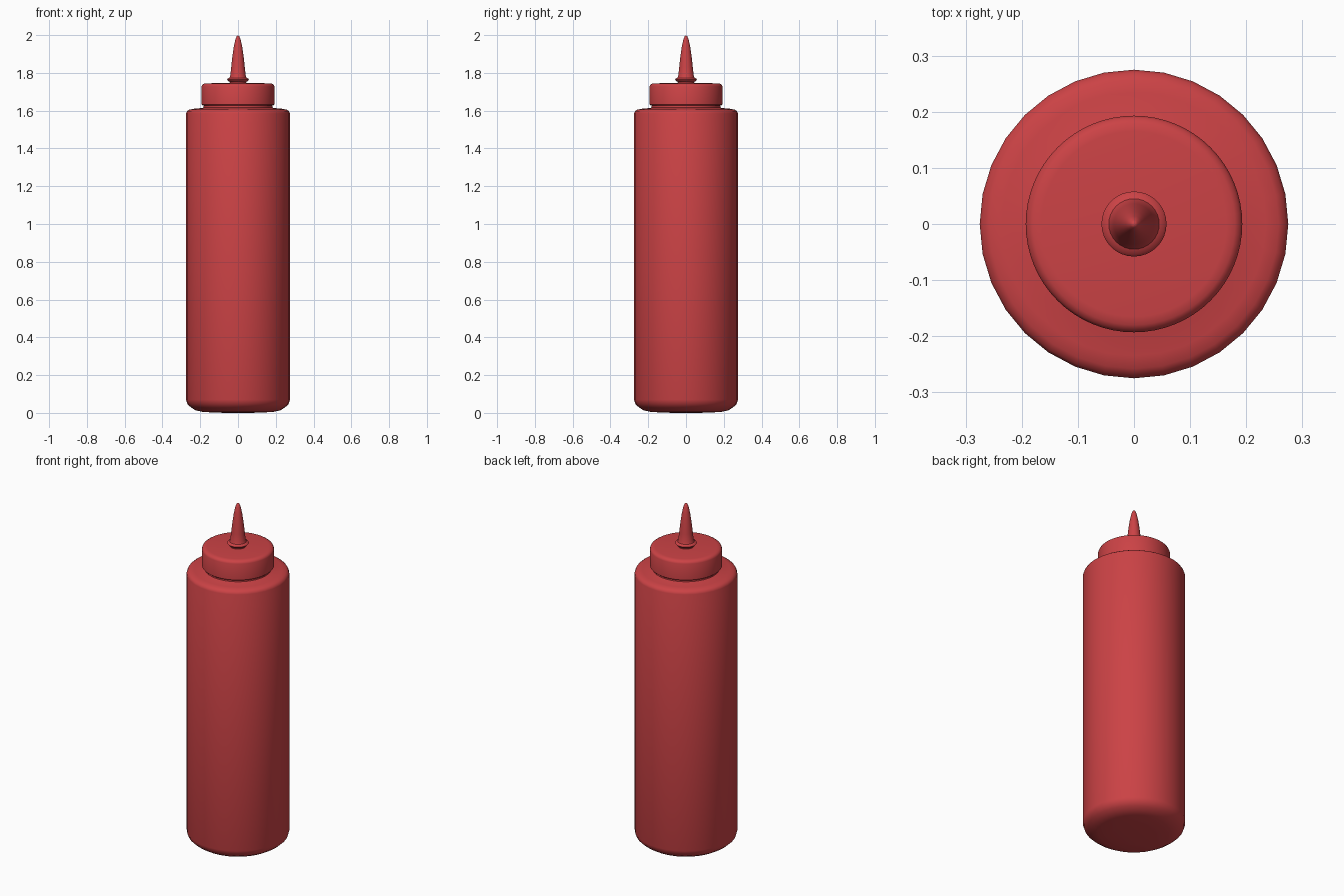
import bpy, bmesh, math

if "Cube" in bpy.data.objects:
    bpy.data.objects.remove(bpy.data.objects["Cube"])

red = bpy.data.materials.new("red_plastic")
red.diffuse_color = (0.60, 0.055, 0.06, 1)
red.use_nodes = True
red.node_tree.nodes["Principled BSDF"].inputs["Base Color"].default_value = red.diffuse_color


def lathe(name, profile, sides, angle=40):
    """Spin (radius, height) points around z; radius 0 makes a pole."""
    bm = bmesh.new()
    rings = []
    for r, z in profile:
        if r == 0:
            rings.append([bm.verts.new((0, 0, z))] * sides)
        else:
            rings.append([bm.verts.new((r * math.cos(2 * math.pi * i / sides),
                                        r * math.sin(2 * math.pi * i / sides), z))
                          for i in range(sides)])
    for a, b in zip(rings, rings[1:]):
        for i in range(sides):
            j = (i + 1) % sides
            quad = list(dict.fromkeys((a[i], a[j], b[j], b[i])))
            bm.faces.new(quad)
    bmesh.ops.recalc_face_normals(bm, faces=bm.faces)
    mesh = bpy.data.meshes.new(name)
    bm.to_mesh(mesh)
    bm.free()
    obj = bpy.data.objects.new(name, mesh)
    bpy.context.collection.objects.link(obj)
    mesh.materials.append(red)
    bpy.ops.object.select_all(action='DESELECT')
    obj.select_set(True)
    bpy.context.view_layer.objects.active = obj
    bpy.ops.object.shade_smooth_by_angle(angle=math.radians(angle))
    return obj


# Bottle body with rounded base, shoulder and short neck
lathe("bottle_body", [
    (0, 0), (0.12, 0.001), (0.19, 0.006), (0.225, 0.014), (0.25, 0.03),
    (0.268, 0.047), (0.275, 0.07), (0.275, 1.585), (0.27, 1.597),
    (0.258, 1.605), (0.235, 1.61), (0.19, 1.614), (0.182, 1.617),
    (0.18, 1.64), (0, 1.64)], 32)

# Screw cap
lathe("cap", [
    (0, 1.627), (0.186, 1.627), (0.193, 1.633), (0.193, 1.728),
    (0.189, 1.737), (0.18, 1.743), (0.165, 1.745), (0, 1.746)], 64)

# Nozzle with a flared collar at its foot
lathe("nozzle", [
    (0, 1.74), (0.042, 1.74), (0.044, 1.752), (0.054, 1.759), (0.058, 1.764),
    (0.054, 1.77), (0.045, 1.774), (0.041, 1.785), (0.036, 1.83),
    (0.03, 1.885), (0.022, 1.94), (0.014, 1.977), (0.007, 1.994), (0, 2.0)], 32)
